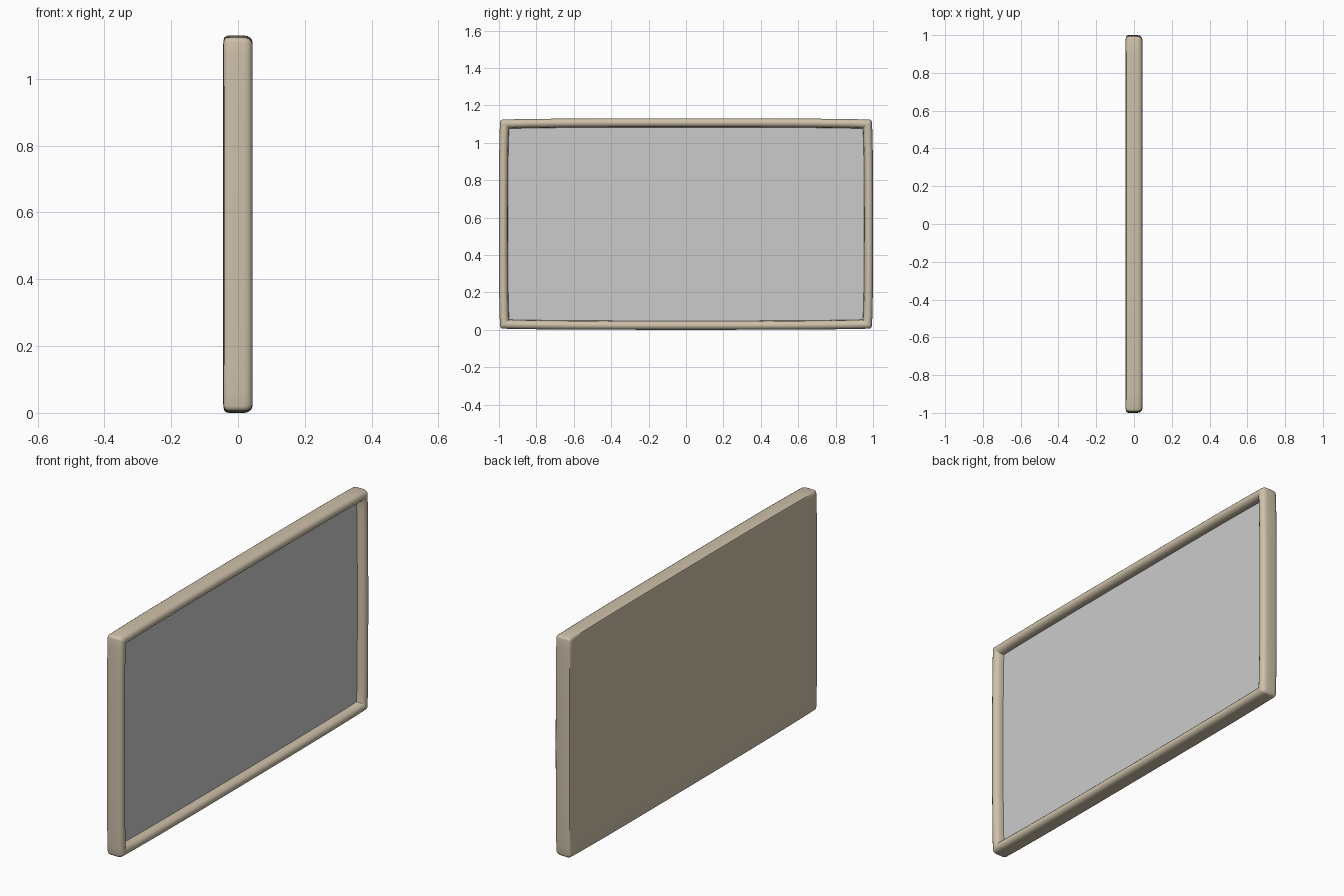
import bpy, bmesh, math

if "Cube" in bpy.data.objects:
    bpy.data.objects.remove(bpy.data.objects["Cube"])

HY, HZ, BULGE = 1.0, 0.565, 0.006


def ring(inset, x, r):
    """Slightly bowed rectangle in the YZ plane with small rounded corners."""
    hy, hz = HY - inset, HZ - inset
    pts = []
    for cy, cz, a0 in ((1, 1, 0), (-1, 1, 90), (-1, -1, 180), (1, -1, 270)):
        # rounded corner
        ey, ez = hy - BULGE, hz - BULGE
        for k in range(4):
            a = math.radians(a0 + 30 * k)
            pts.append((x, cy * (ey - r) + r * math.cos(a), cz * (ez - r) + r * math.sin(a)))
        # bowed side running on to the next corner
        for t in (0.9, 0.7, 0.4, 0, -0.4, -0.7, -0.9):
            off = BULGE * t ** 4
            if a0 in (0, 180):
                pts.append((x, cy * t * ey, cz * (hz - off)))
            else:
                pts.append((x, cy * (hy - off), cz * t * ez))
    return [(px, py, pz + HZ) for px, py, pz in pts]


def loft(name, profile, color, cap_end):
    bm = bmesh.new()
    rings = [[bm.verts.new(p) for p in ring(*s)] for s in profile]
    n = len(rings[0])
    for a, b in zip(rings, rings[1:]):
        for i in range(n):
            j = (i + 1) % n
            bm.faces.new((a[i], a[j], b[j], b[i]))
    bm.faces.new(rings[0][::-1])
    if cap_end:
        bm.faces.new(rings[-1])
    if cap_end:
        bmesh.ops.recalc_face_normals(bm, faces=bm.faces)
    me = bpy.data.meshes.new(name)
    bm.to_mesh(me)
    bm.free()
    ob = bpy.data.objects.new(name, me)
    bpy.context.collection.objects.link(ob)
    if color:
        mat = bpy.data.materials.new(name + "_paint")
        mat.diffuse_color = color
        mat.use_nodes = True
        mat.node_tree.nodes["Principled BSDF"].inputs["Base Color"].default_value = mat.diffuse_color
        me.materials.append(mat)
    bpy.ops.object.select_all(action='DESELECT')
    ob.select_set(True)
    bpy.context.view_layer.objects.active = ob
    bpy.ops.object.shade_smooth_by_angle(angle=math.radians(40))
    return ob


# Frame with back panel: (inset, x, corner radius) from back to inner lip
frame = [(0.06, -0.045, 0.004), (0.018, -0.044, 0.008), (0.006, -0.041, 0.012),
         (0.001, -0.034, 0.014), (0.0, -0.025, 0.014), (0.0, 0.018, 0.014),
         (0.002, 0.029, 0.014), (0.007, 0.037, 0.012), (0.014, 0.042, 0.008),
         (0.023, 0.044, 0.006), (0.032, 0.042, 0.004), (0.040, 0.036, 0.003),
         (0.045, 0.027, 0.002), (0.047, 0.015, 0.002), (0.048, 0.0, 0.002)]
loft("frame", frame, (0.62, 0.53, 0.40, 1), False)

# Recessed grey screen slab
loft("screen", [(0.048, -0.008, 0.002), (0.048, 0.004, 0.002)], None, True)
